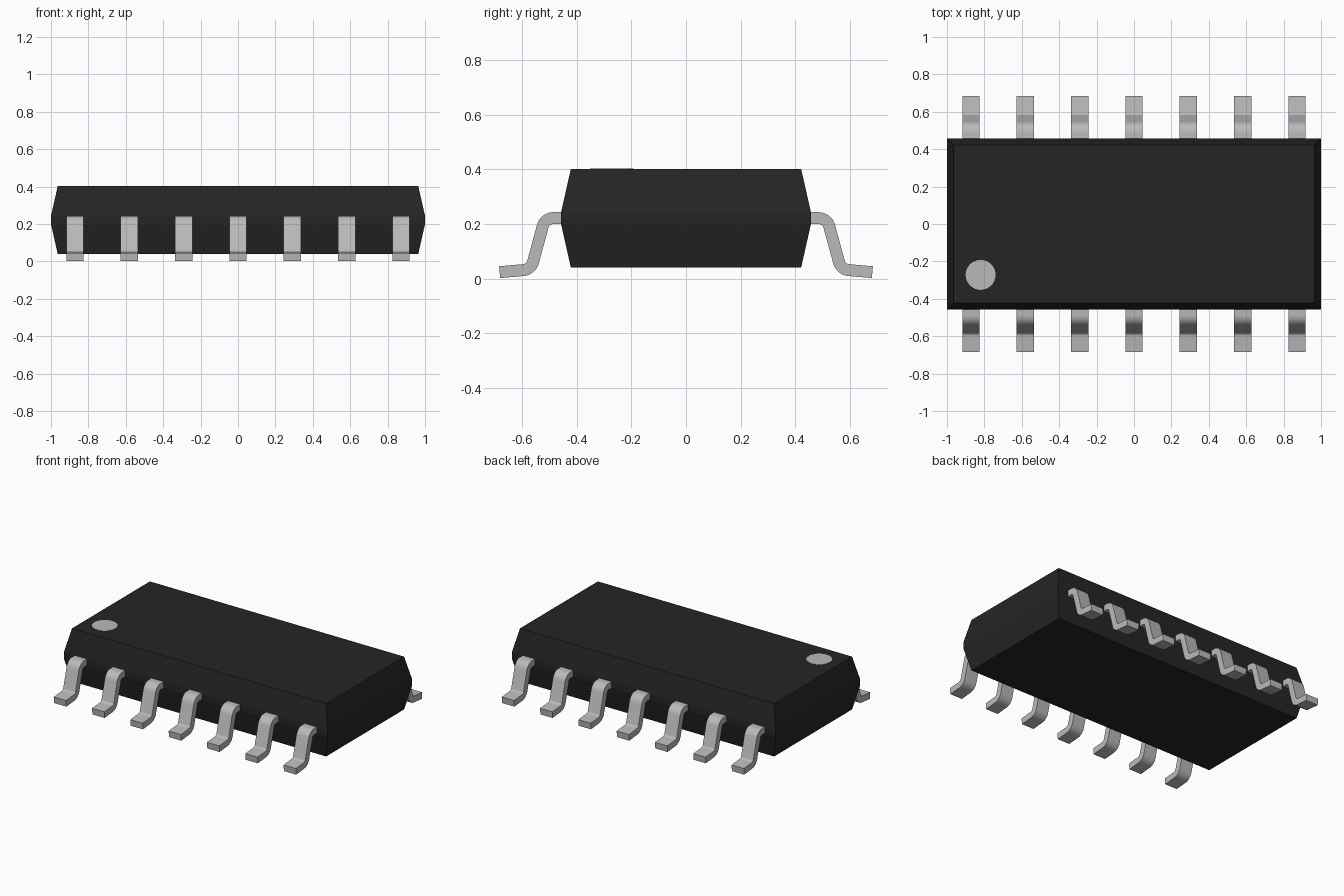
import bpy, bmesh, math
from mathutils import Vector

cube = bpy.data.objects.get("Cube")
if cube:
    bpy.data.objects.remove(cube, do_unlink=True)


def material(name, value):
    m = bpy.data.materials.new(name)
    m.use_nodes = True
    colour = (value, value, value, 1)
    m.diffuse_color = colour
    m.node_tree.nodes["Principled BSDF"].inputs["Base Color"].default_value = colour
    return m


black = material("black plastic", 0.0185)
metal = material("grey metal", 0.49)


def finish(name, bm, mat):
    bmesh.ops.recalc_face_normals(bm, faces=bm.faces)
    mesh = bpy.data.meshes.new(name)
    bm.to_mesh(mesh)
    bm.free()
    mesh.materials.append(mat)
    obj = bpy.data.objects.new(name, mesh)
    bpy.context.collection.objects.link(obj)
    return obj


def fillet(start, corner, end, radius, steps=8):
    """Points of a round bend at a corner of a 2D path."""
    a, b = (start - corner).normalized(), (end - corner).normalized()
    half = a.angle(b) / 2
    centre = corner + (a + b).normalized() * radius / math.sin(half)
    reach = radius / math.tan(half)
    p, q = corner + a * reach - centre, corner + b * reach - centre
    turn = p.angle(q)
    return [centre + (p * math.sin((1 - t) * turn) + q * math.sin(t * turn)) / math.sin(turn)
            for t in (i / steps for i in range(steps + 1))]


# Body: stacked rectangles, drafted above and below a narrow waist band
TOP = 0.402
bm = bmesh.new()
rings = []
for z, inset in ((0.04, 0.036), (0.2, 0), (0.243, 0), (TOP, 0.036)):
    x, y = 1 - inset, 0.458 - inset
    rings.append([bm.verts.new((sx * x, sy * y, z))
                  for sx, sy in ((-1, -1), (1, -1), (1, 1), (-1, 1))])
for low, high in zip(rings, rings[1:]):
    for i in range(4):
        j = (i + 1) % 4
        bm.faces.new((low[i], low[j], high[j], high[i]))
bm.faces.new(rings[0])
bm.faces.new(rings[-1])
finish("body", bm, black)

# Round marker near the first pin
bm = bmesh.new()
bmesh.ops.create_cone(bm, cap_ends=True, segments=48, radius1=0.08, radius2=0.08, depth=0.004)
marker = finish("pin_one_marker", bm, metal)
marker.location = (-0.82, -0.272, TOP)

# Pin centre line in (outward, up): shoulder, slanted shank, foot
THICK, WIDTH, PITCH = 0.0435, 0.093, 0.2905
inner, shoulder = Vector((0.43, 0.2215)), Vector((0.517, 0.2215))
heel, toe = Vector((0.568, 0.0335)), Vector((0.683, 0.0235))
path = [inner, *fillet(inner, shoulder, heel, 0.04), *fillet(shoulder, heel, toe, 0.04), toe]


def pin_mesh(side):
    """Thicken the centre line and extrude it across the pin width."""
    bm = bmesh.new()
    sections = []
    for i, p in enumerate(path):
        d = (path[min(i + 1, len(path) - 1)] - path[max(i - 1, 0)]).normalized()
        n = Vector((-d.y, d.x)) * THICK / 2
        sections.append([bm.verts.new((x, side * q.x, q.y)) for x, q in
                         ((-WIDTH / 2, p + n), (WIDTH / 2, p + n),
                          (WIDTH / 2, p - n), (-WIDTH / 2, p - n))])
    for a, b in zip(sections, sections[1:]):
        for i in range(4):
            j = (i + 1) % 4
            bm.faces.new((a[i], a[j], b[j], b[i]))
    bm.faces.new(sections[0])
    bm.faces.new(sections[-1])
    return bm


# Seven pins along the front and seven along the back
for label, side in (("front", -1), ("back", 1)):
    for k in range(7):
        pin = finish(f"{label}_pin_{k + 1}", pin_mesh(side), metal)
        pin.location.x = (k - 3) * PITCH
        bpy.ops.object.select_all(action='DESELECT')
        pin.select_set(True)
        bpy.context.view_layer.objects.active = pin
        bpy.ops.object.shade_smooth_by_angle(angle=math.radians(30))
